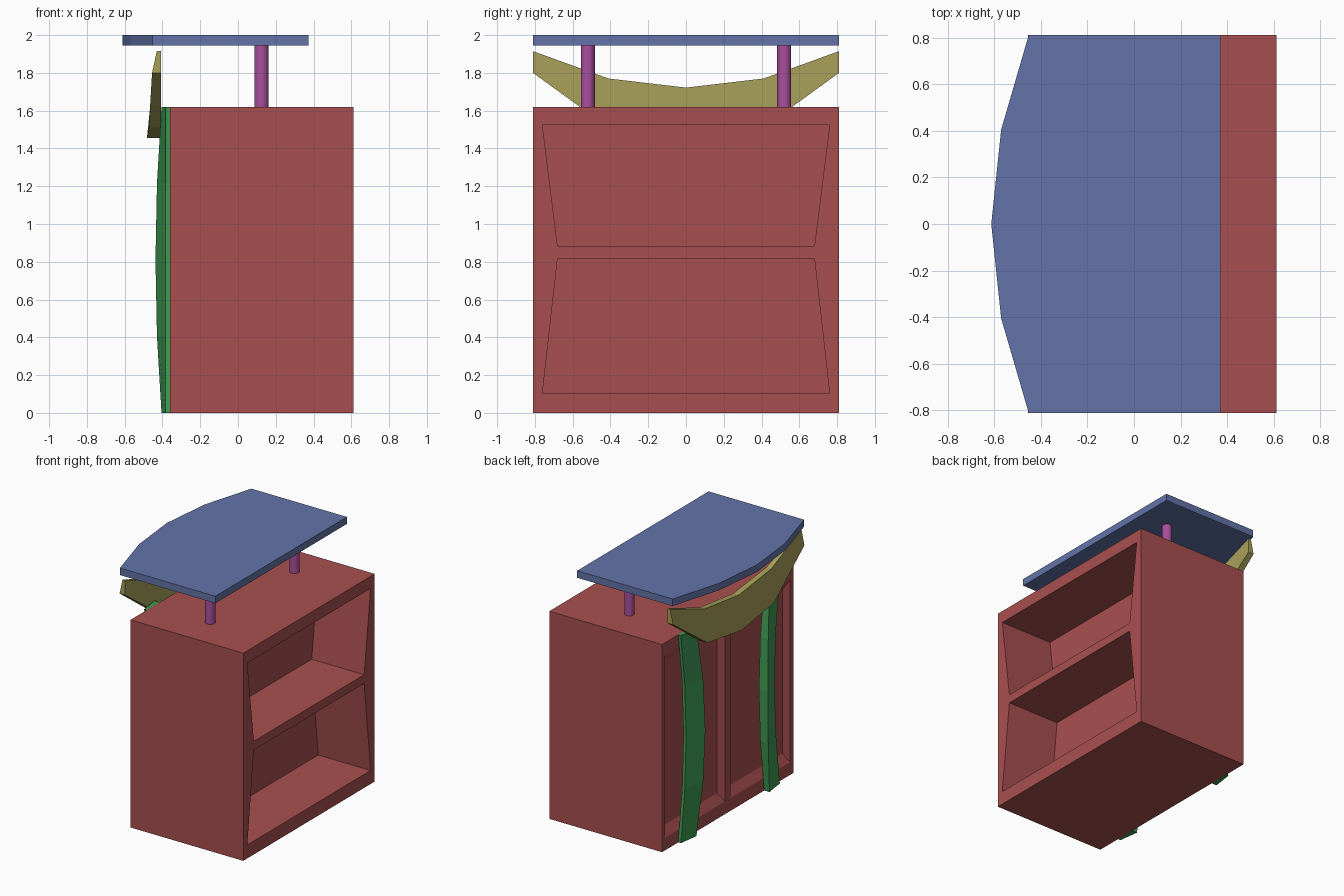
import bpy, bmesh, math

if "Cube" in bpy.data.objects:
    bpy.data.objects.remove(bpy.data.objects["Cube"])


def material(name, color):
    m = bpy.data.materials.new(name)
    m.diffuse_color = (*color, 1)
    m.use_nodes = True
    m.node_tree.nodes["Principled BSDF"].inputs["Base Color"].default_value = m.diffuse_color
    return m


RED = material("red", (0.393, 0.078, 0.078))
BLUE = material("blue", (0.125, 0.174, 0.393))
GREEN = material("green", (0.05, 0.32, 0.085))
OLIVE = material("olive", (0.393, 0.355, 0.102))
PURPLE = material("purple", (0.393, 0.078, 0.34))


def loft(name, rings, mat=None):
    """Closed solid skinned through a list of equal-length point rings."""
    bm = bmesh.new()
    loops = [[bm.verts.new(p) for p in ring] for ring in rings]
    n = len(loops[0])
    for a, b in zip(loops, loops[1:]):
        for i in range(n):
            j = (i + 1) % n
            bm.faces.new((a[i], a[j], b[j], b[i]))
    bm.faces.new(loops[0])
    bm.faces.new(loops[-1])
    bmesh.ops.recalc_face_normals(bm, faces=bm.faces)
    mesh = bpy.data.meshes.new(name)
    bm.to_mesh(mesh)
    bm.free()
    if mat:
        mesh.materials.append(mat)
    ob = bpy.data.objects.new(name, mesh)
    bpy.context.collection.objects.link(ob)
    return ob


def prism_x(name, profile, x0, x1, mat=None):
    return loft(name, [[(x, y, z) for y, z in profile] for x in (x0, x1)], mat)


def rect(y0, y1, z0, z1):
    return [(y0, z0), (y1, z0), (y1, z1), (y0, z1)]


def panel_cut(name, y0, y1, z0=0.1, z1=1.52, depth=0.04, dy=0.04, dz=0.07):
    """Shallow recess with bevelled sides, opening at x = -0.36."""
    rings = []
    for k in (-0.25, 1):
        rings.append([(-0.36 + k * depth, y, z) for y, z in
                      rect(y0 + k * dy, y1 - k * dy, z0 + k * dz, z1 - k * dz)])
    return loft(name, rings)


# Cabinet with two open shelves on one side and two bevelled panels on the other
body = prism_x("cabinet", rect(-0.81, 0.81, 0, 1.62), -0.36, 0.6125, RED)
cutters = [
    prism_x("upper_shelf_cut", [(-0.68, 0.883), (0.68, 0.883), (0.76, 1.525), (-0.76, 1.525)], 0.16, 0.7),
    prism_x("lower_shelf_cut", [(-0.76, 0.105), (0.76, 0.105), (0.68, 0.815), (-0.68, 0.815)], 0.16, 0.7),
    panel_cut("left_panel_cut", 0.035, 0.77),
    panel_cut("right_panel_cut", -0.77, -0.035),
]
bpy.context.view_layer.objects.active = body
for c in cutters:
    mod = body.modifiers.new("cut", "BOOLEAN")
    mod.operation = "DIFFERENCE"
    mod.solver = "EXACT"
    mod.object = c
    bpy.ops.object.modifier_apply(modifier=mod.name)
    bpy.data.objects.remove(c)

# Counter top with a faceted bowed edge
outline = [(0.372, -0.81), (0.372, 0.81), (-0.452, 0.81), (-0.57, 0.405),
           (-0.6125, 0), (-0.57, -0.405), (-0.452, -0.81)]
loft("counter_top", [[(x, y, z) for x, y in outline] for z in (1.945, 2.0)], BLUE)

# Mirrored posts and bowed ribs
circle = [(math.cos(i * math.tau / 16), math.sin(i * math.tau / 16)) for i in range(16)]
for side, s in (("left", 1), ("right", -1)):
    post = loft(side + "_post", [[(0.124 + 0.037 * c, s * 0.52 + 0.037 * d, z)
                                  for c, d in circle] for z in (1.62, 1.945)], PURPLE)
    for p in post.data.polygons:
        p.use_smooth = len(p.vertices) == 4
    post.data.set_sharp_from_angle(angle=math.radians(40))

    rings = []
    for z, bow in ((0, 0), (0.405, 0.75), (0.81, 1), (1.215, 0.75), (1.62, 0)):
        dy = 0.065 * bow
        front = -0.405 - 0.032 * bow
        rings.append([(-0.36, s * (0.61 - dy), z), (-0.383, s * (0.61 - dy), z),
                      (front, s * (0.45 - dy), z), (-0.36, s * (0.45 - dy), z)])
    loft(side + "_rib", rings, GREEN)

# Swept fascia: (y, top z, top x, bottom z, bottom x) for each section
half = [(0.81, 1.915, -0.43, 1.80, -0.455), (0.41, 1.77, -0.45, 1.51, -0.472),
        (0, 1.722, -0.455, 1.455, -0.482)]
sections = half + [(-h[0], *h[1:]) for h in half[1::-1]]
loft("fascia", [[(-0.407, y, tz), (tx, y, tz), (bx, y, bz), (-0.407, y, bz)]
                for y, tz, tx, bz, bx in sections], OLIVE)
